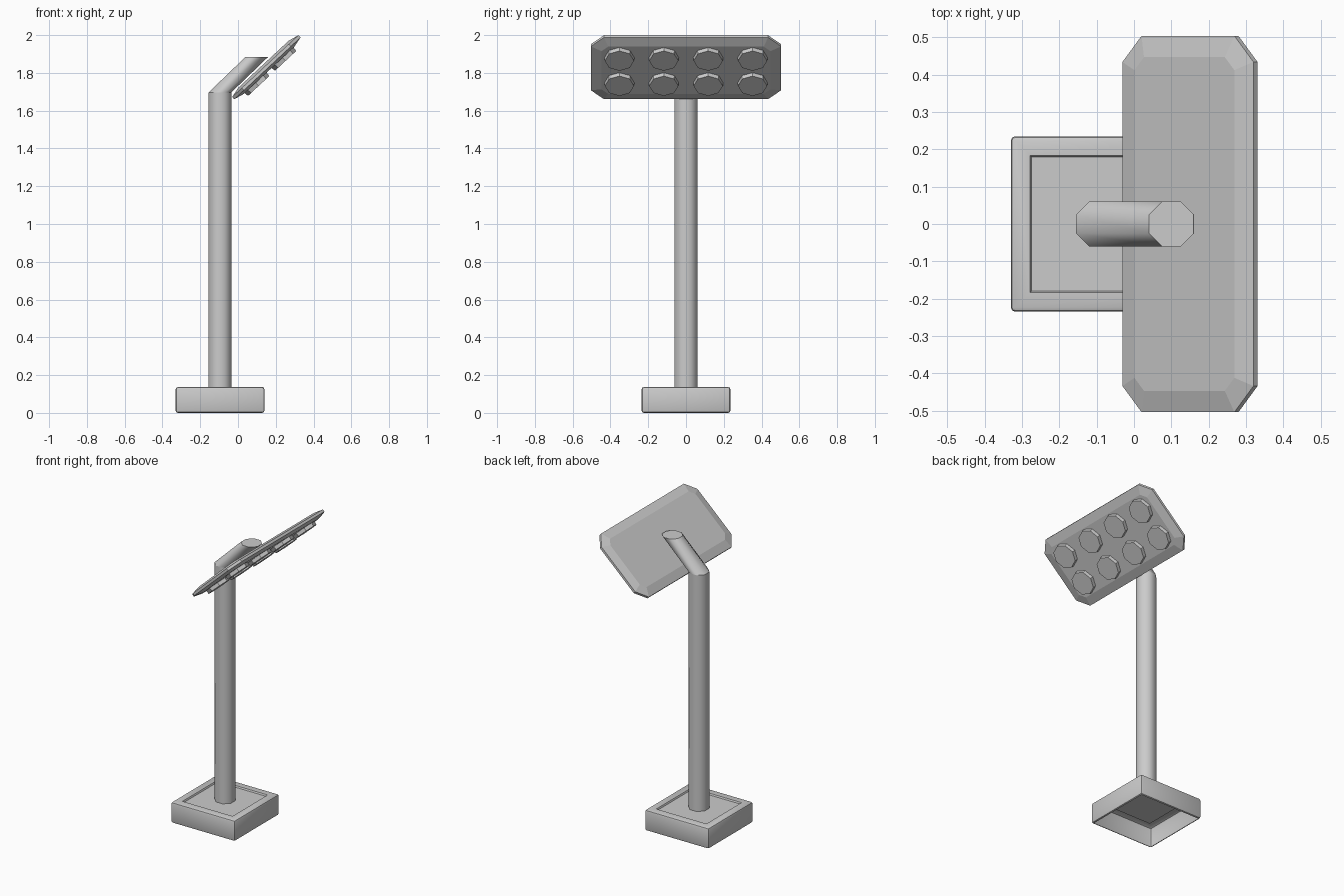
import bpy, bmesh
from math import radians, cos, sin, pi
from mathutils import Matrix, Vector

if "Cube" in bpy.data.objects:
    bpy.data.objects.remove(bpy.data.objects["Cube"])


def finish(bm, name, matrix=None):
    if matrix:
        bm.transform(matrix)
    bmesh.ops.recalc_face_normals(bm, faces=bm.faces[:])
    me = bpy.data.meshes.new(name)
    bm.to_mesh(me)
    bm.free()
    ob = bpy.data.objects.new(name, me)
    bpy.context.collection.objects.link(ob)
    return ob


def loft(rings, cap_start=True, cap_end=True):
    """Skin a list of equal-length point rings."""
    bm = bmesh.new()
    loops = [[bm.verts.new(p) for p in r] for r in rings]
    n = len(loops[0])
    for a, b in zip(loops, loops[1:]):
        for i in range(n):
            j = (i + 1) % n
            bm.faces.new((a[i], a[j], b[j], b[i]))
    if cap_start:
        bm.faces.new(loops[0][::-1])
    if cap_end:
        bm.faces.new(loops[-1])
    return bm


def octagon(r, z, cx=0, cy=0, turn=0.0):
    return [(cx + r * cos(turn + i * pi / 4), cy + r * sin(turn + i * pi / 4), z)
            for i in range(8)]


POST_X = -0.095

# Base: rounded box, open underneath, with a shallow recessed top
bm = bmesh.new()
bmesh.ops.create_cube(bm, size=1, matrix=Matrix.Translation((POST_X, 0, 0.0685))
                      @ Matrix.Diagonal((0.47, 0.47, 0.137, 1)))
bmesh.ops.bevel(bm, geom=bm.edges[:], offset=0.012, segments=2, profile=0.5,
                affect='EDGES')
bm.normal_update()
bottom = min(bm.faces, key=lambda f: f.calc_center_median().z)
bmesh.ops.delete(bm, geom=[bottom], context='FACES')
top = max(bm.faces, key=lambda f: f.calc_center_median().z)
bmesh.ops.inset_region(bm, faces=[top], thickness=0.055)
bmesh.ops.inset_region(bm, faces=[top], thickness=0.006, depth=-0.01)
base = finish(bm, "base")
bpy.context.view_layer.objects.active = base
base.select_set(True)
bpy.ops.object.shade_smooth_by_angle(angle=radians(40))

# Post: eight-sided pole with a sheared arm, sharp at the bend and cap
R = 0.06 / cos(pi / 8)
bm = loft([octagon(R, 0.128, POST_X, 0, pi / 8),
           octagon(R, 1.697, POST_X, 0, pi / 8),
           octagon(R, 1.885, 0.10, 0, pi / 8)], cap_start=False)
for f in bm.faces:
    f.smooth = len(f.verts) == 4
for e in bm.edges:
    if all(v.co.z > 1.6 for v in e.verts) and abs(e.verts[0].co.z - e.verts[1].co.z) < 1e-4:
        e.smooth = False
finish(bm, "post")

# Tilted frame of the lamp head: local x runs up the slope, local z is its back
TILT = Matrix.Translation((0.15, 0, 1.83)) @ Matrix.Rotation(radians(-43), 4, 'Y')


def clipped(hx, hy, c, z):
    quarter = [(hx, hy - c), (hx - c, hy)]
    pts = quarter + [(-x, y) for x, y in quarter[::-1]]
    pts += [(-x, -y) for x, y in pts]
    return [(x, y, z) for x, y in pts]


# Head panel: clipped corners and a wide chamfer on both sides
HX, HY, IN = 0.24, 0.504, 0.057
bm = loft([clipped(HX - IN, HY - IN, 0.035, -0.022),
           clipped(HX, HY, 0.07, -0.008),
           clipped(HX, HY, 0.07, 0.008),
           clipped(HX - IN, HY - IN, 0.035, 0.022)])
finish(bm, "lamp_panel", TILT)

# Lamps: two rows of four eight-sided discs under the panel
for row, x in enumerate((-0.0975, 0.0975)):
    for col in range(4):
        y = (col - 1.5) * 0.235
        bm = loft([octagon(0.08, -0.015, x, y), octagon(0.077, -0.045, x, y)])
        finish(bm, f"lamp_{row + 1}_{col + 1}", TILT)
